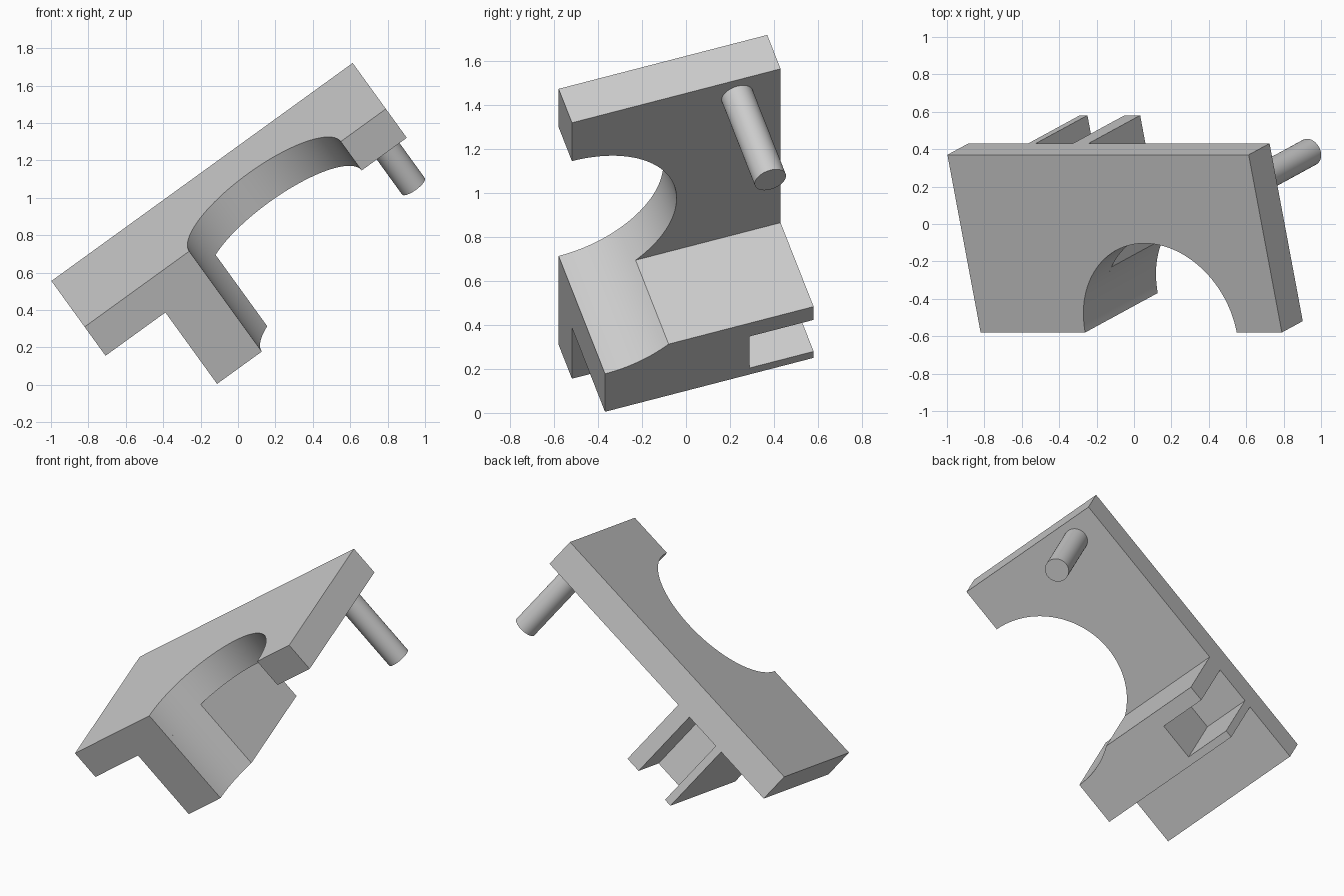
import bpy, bmesh, math
from mathutils import Matrix, Vector

cube = bpy.data.objects.get("Cube")
if cube:
    bpy.data.objects.remove(cube, do_unlink=True)

grey = bpy.data.materials.new("plain grey")
grey.use_nodes = True
grey.diffuse_color = (0.6, 0.6, 0.6, 1)
grey.node_tree.nodes["Principled BSDF"].inputs["Base Color"].default_value = (0.6, 0.6, 0.6, 1)

# Tilted frame: along the plate, across it, and out of its top face
along = Vector((0.81, 0, 0.586)).normalized()
across = Vector((-0.18, 0.953, 0.245))
normal = along.cross(across).normalized()
across = normal.cross(along)
frame = Matrix((along, across, normal)).transposed().to_4x4()
frame.translation = (-0.82, -0.58, 0.31)

LENGTH, WIDTH, THICK, DEPTH = 1.988, 0.997, 0.2, 0.695
NOTCH_X, NOTCH_R = 1.19, 0.5
BLOCK_L, BLOCK_R = 0.395, 0.793


def arc(x, y, r, start, end, steps):
    angles = [start + (end - start) * i / steps for i in range(steps + 1)]
    return [(x + r * math.cos(t), y + r * math.sin(t)) for t in angles]


def extrude(name, outline, top, bottom):
    """Closed prism from an outline in the plate's plane."""
    bm = bmesh.new()
    face = bm.faces.new([bm.verts.new((x, y, top)) for x, y in outline])
    new = bmesh.ops.extrude_face_region(bm, geom=[face], use_keep_orig=True)["geom"]
    verts = [v for v in new if isinstance(v, bmesh.types.BMVert)]
    bmesh.ops.translate(bm, verts=verts, vec=(0, 0, bottom - top))
    bmesh.ops.recalc_face_normals(bm, faces=bm.faces)
    mesh = bpy.data.meshes.new(name)
    bm.to_mesh(mesh)
    bm.free()
    mesh.materials.append(grey)
    obj = bpy.data.objects.new(name, mesh)
    bpy.context.collection.objects.link(obj)
    obj.matrix_world = frame
    bpy.ops.object.select_all(action="DESELECT")
    obj.select_set(True)
    bpy.context.view_layer.objects.active = obj
    bpy.ops.object.shade_smooth_by_angle(angle=math.radians(30))
    return obj


# Plate with a half-round notch in the front edge
notch = arc(NOTCH_X, 0, NOTCH_R, math.pi, 0, 64)
extrude("plate", [(0, 0)] + notch + [(LENGTH, 0), (LENGTH, WIDTH), (0, WIDTH)], 0, -THICK)

# Block below: front corner follows the notch, back is slotted into two legs
corner = math.acos((BLOCK_R - NOTCH_X) / NOTCH_R)
slot_l, slot_r, slot_y = 0.445, 0.69, 0.69
slot = [(slot_r, WIDTH), (slot_r, slot_y), (slot_l, slot_y), (slot_l, WIDTH)]
extrude("slotted_block",
        [(BLOCK_L, 0)] + arc(NOTCH_X, 0, NOTCH_R, math.pi, corner, 13)
        + [(BLOCK_R, WIDTH)] + slot + [(BLOCK_L, WIDTH)], -THICK, -DEPTH)

# Round pin at the far end
extrude("pin", arc(1.865, 0.79, 0.075, 0, math.tau, 48)[:-1], -THICK, -DEPTH)
